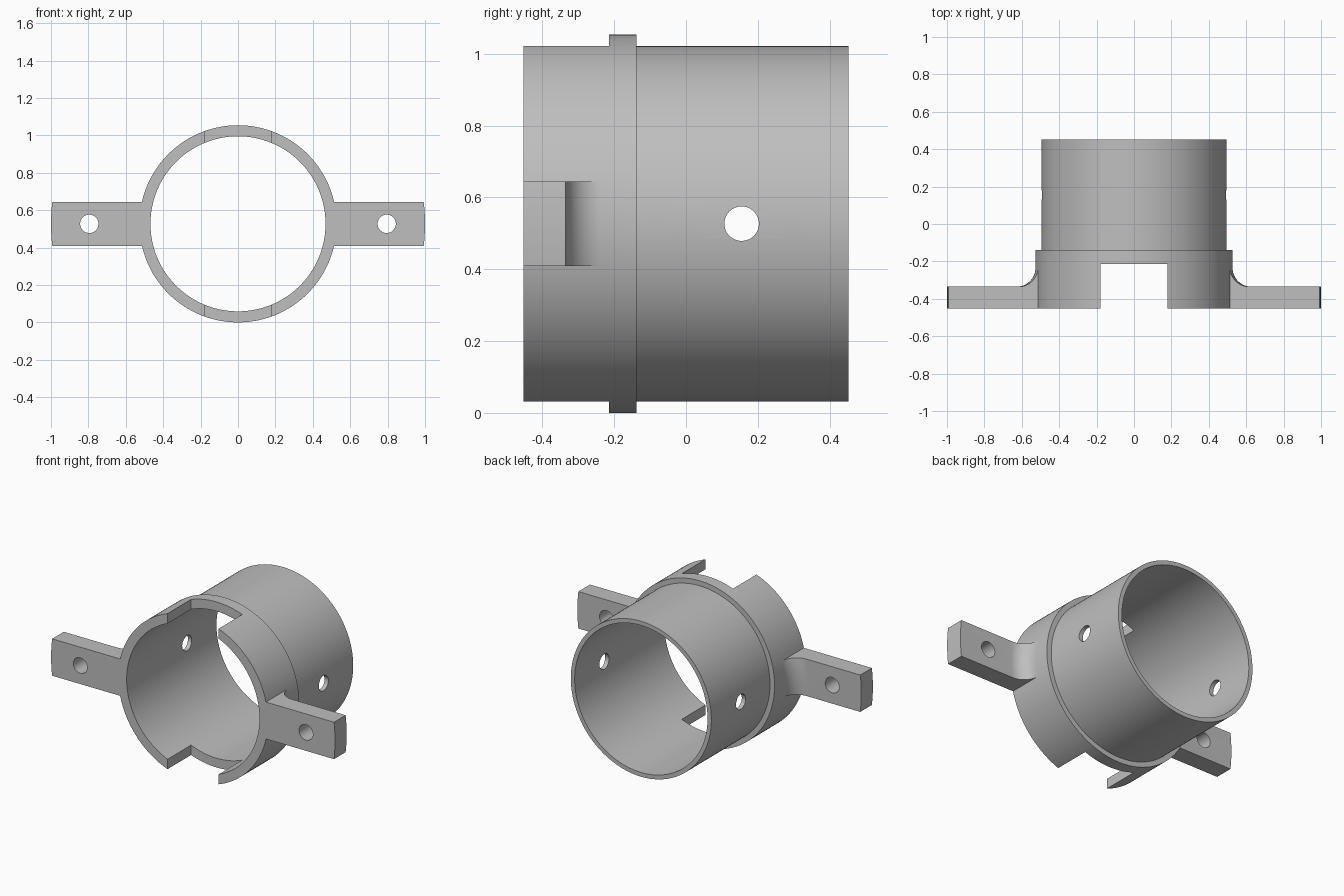
import bpy, bmesh, math
from mathutils import Matrix, Vector

if "Cube" in bpy.data.objects:
    bpy.data.objects.remove(bpy.data.objects["Cube"])

R_OUT, R_BACK, R_IN = 0.527, 0.495, 0.468
CZ = R_OUT                      # height of the bore axis
FRONT, BACK = -0.452, 0.452
SEGMENTS = 144

grey = bpy.data.materials.new("plain grey")
grey.use_nodes = True
grey.diffuse_color = (0.52, 0.52, 0.52, 1)
grey.node_tree.nodes["Principled BSDF"].inputs["Base Color"].default_value = grey.diffuse_color


def finish(name, bm):
    bmesh.ops.recalc_face_normals(bm, faces=bm.faces)
    mesh = bpy.data.meshes.new(name)
    bm.to_mesh(mesh)
    bm.free()
    mesh.materials.append(grey)
    obj = bpy.data.objects.new(name, mesh)
    bpy.context.collection.objects.link(obj)
    return obj


def lathe(name, profile):
    """Revolve a closed (radius, y) profile about the bore axis."""
    bm = bmesh.new()
    rings = []
    for i in range(SEGMENTS):
        a = math.tau * i / SEGMENTS
        rings.append([bm.verts.new((r * math.cos(a), y, CZ + r * math.sin(a))) for r, y in profile])
    n = len(profile)
    for i, ring in enumerate(rings):
        nxt = rings[(i + 1) % SEGMENTS]
        for j in range(n):
            k = (j + 1) % n
            bm.faces.new((ring[j], ring[k], nxt[k], nxt[j]))
    return finish(name, bm)


def box(name, centre, size):
    bm = bmesh.new()
    bmesh.ops.create_cube(bm, size=1, matrix=Matrix.Translation(centre) @ Matrix.Diagonal((*size, 1)))
    return finish(name, bm)


def rod(name, centre, radius, length, axis):
    bm = bmesh.new()
    turn = Vector((0, 0, 1)).rotation_difference(Vector(axis)).to_matrix().to_4x4()
    bmesh.ops.create_cone(bm, cap_ends=True, segments=48, radius1=radius, radius2=radius,
                          depth=length, matrix=Matrix.Translation(centre) @ turn)
    return finish(name, bm)


def combine(target, tool, operation):
    """Apply a boolean and discard the tool."""
    mod = target.modifiers.new(operation.lower(), 'BOOLEAN')
    mod.operation, mod.object, mod.solver = operation, tool, 'EXACT'
    bpy.context.view_layer.objects.active = target
    bpy.ops.object.modifier_apply(modifier=mod.name)
    bpy.data.objects.remove(tool)


# Stepped tube: thick front collar, thinner rear sleeve
collar = lathe("mounting_collar", [(R_IN, FRONT), (R_OUT, FRONT), (R_OUT, -0.138),
                                   (R_BACK, -0.138), (R_BACK, BACK), (R_IN, BACK)])

# Side ears: flange with a rounded root, trimmed to a level strip
ear_back, fillet = -0.335, 0.1
root = [(R_OUT + fillet * (1 - math.cos(t)), ear_back + fillet * (1 - math.sin(t)))
        for t in (math.radians(90 * i / 12) for i in range(13))]
ears = lathe("ears", [(0.49, FRONT), (1, FRONT), (1, ear_back)] + root[::-1]
             + [(0.49, ear_back + fillet)])
combine(ears, box("ear_strip", (0, 0, CZ), (3, 2, 0.235)), 'INTERSECT')
combine(collar, ears, 'UNION')

# Slots at the top and bottom of the front rim
slot_end = -0.215
combine(collar, box("slot_cutter", (0, slot_end - 0.5, CZ), (0.36, 1, 2)), 'DIFFERENCE')

# Screw holes in the ears and cross hole through the sleeve
for side in (-1, 1):
    combine(collar, rod("screw_cutter", (side * 0.795, -0.4, CZ), 0.049, 0.5, (0, 1, 0)), 'DIFFERENCE')
combine(collar, rod("cross_cutter", (0, 0.155, CZ), 0.048, 1.4, (1, 0, 0)), 'DIFFERENCE')

collar.data.materials.clear()
collar.data.materials.append(grey)
for face in collar.data.polygons:
    face.material_index = 0

bpy.ops.object.select_all(action='DESELECT')
collar.select_set(True)
bpy.context.view_layer.objects.active = collar
bpy.ops.object.shade_smooth_by_angle(angle=math.radians(30))
